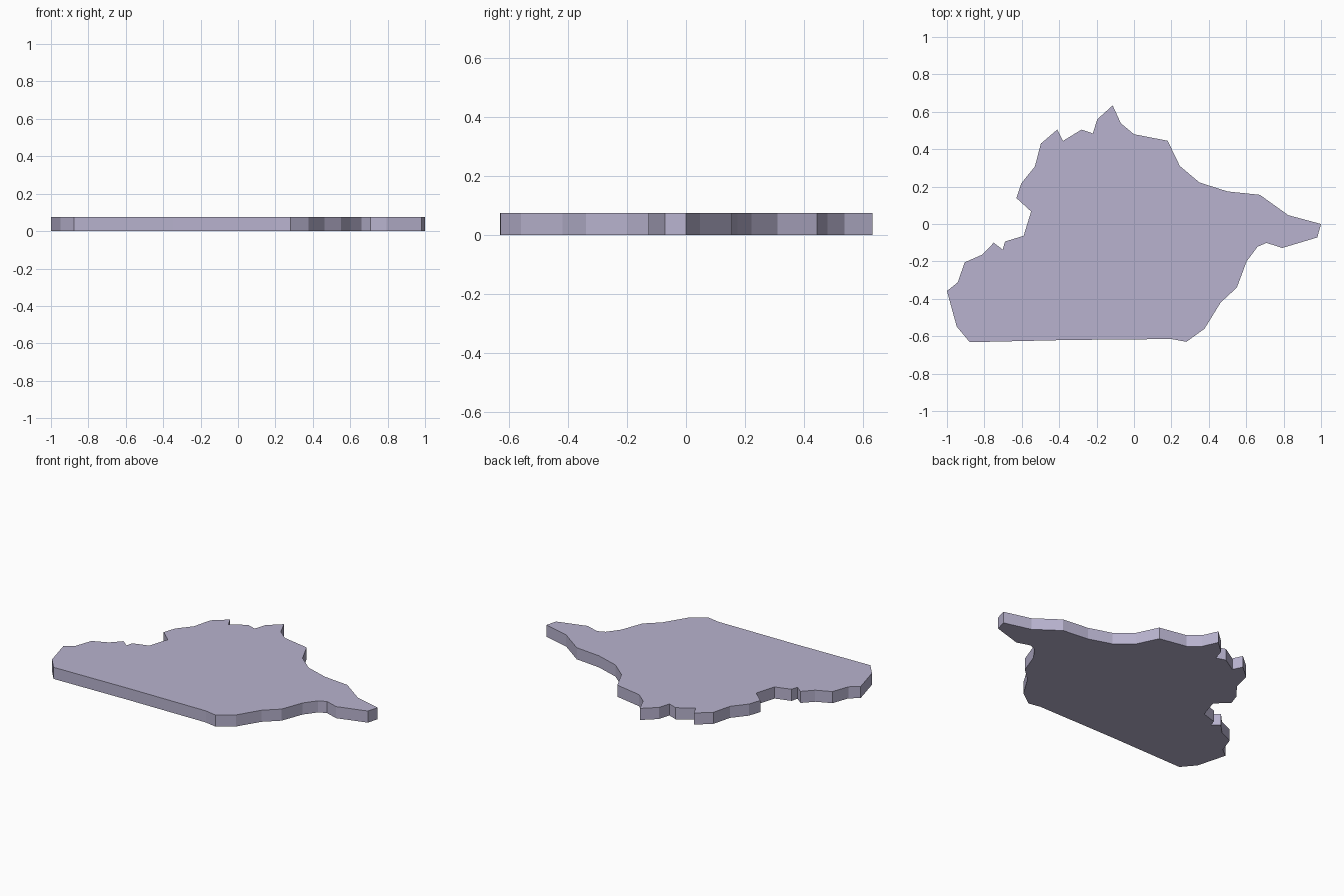
import bpy, bmesh

THICKNESS = 0.075

# Plate outline, clockwise from the top peak
OUTLINE = [
    (-0.114, 0.634), (-0.07, 0.538), (0, 0.48), (0.18, 0.445), (0.245, 0.31),
    (0.35, 0.222), (0.5, 0.174), (0.673, 0.156), (0.825, 0.047), (1, 0),
    (0.98, -0.072), (0.793, -0.128), (0.708, -0.101), (0.66, -0.122),
    (0.602, -0.2), (0.55, -0.34), (0.463, -0.42), (0.377, -0.56),
    (0.28, -0.63), (0.2, -0.615), (-0.35, -0.62), (-0.878, -0.632),
    (-0.948, -0.548), (-1, -0.358), (-0.943, -0.313), (-0.905, -0.205),
    (-0.81, -0.163), (-0.75, -0.1), (-0.702, -0.137), (-0.69, -0.094),
    (-0.59, -0.063), (-0.55, 0.067), (-0.629, 0.139), (-0.603, 0.217),
    (-0.53, 0.307), (-0.498, 0.43), (-0.41, 0.505), (-0.38, 0.444),
    (-0.28, 0.505), (-0.22, 0.484), (-0.197, 0.559),
]

# Flat map-shaped plate: outline face extruded upward
bm = bmesh.new()
base = bm.faces.new([bm.verts.new((x, y, 0)) for x, y in OUTLINE])
top = bmesh.ops.extrude_face_region(bm, geom=[base], use_keep_orig=True)
verts = [g for g in top["geom"] if isinstance(g, bmesh.types.BMVert)]
bmesh.ops.translate(bm, verts=verts, vec=(0, 0, THICKNESS))
bmesh.ops.recalc_face_normals(bm, faces=bm.faces)

mesh = bpy.data.meshes.new("map_plate")
bm.to_mesh(mesh)
bm.free()
plate = bpy.data.objects.new("map_plate", mesh)
bpy.context.collection.objects.link(plate)

# Pale lilac finish
mat = bpy.data.materials.new("lilac")
mat.diffuse_color = (0.48, 0.45, 0.62, 1)
mesh.materials.append(mat)
